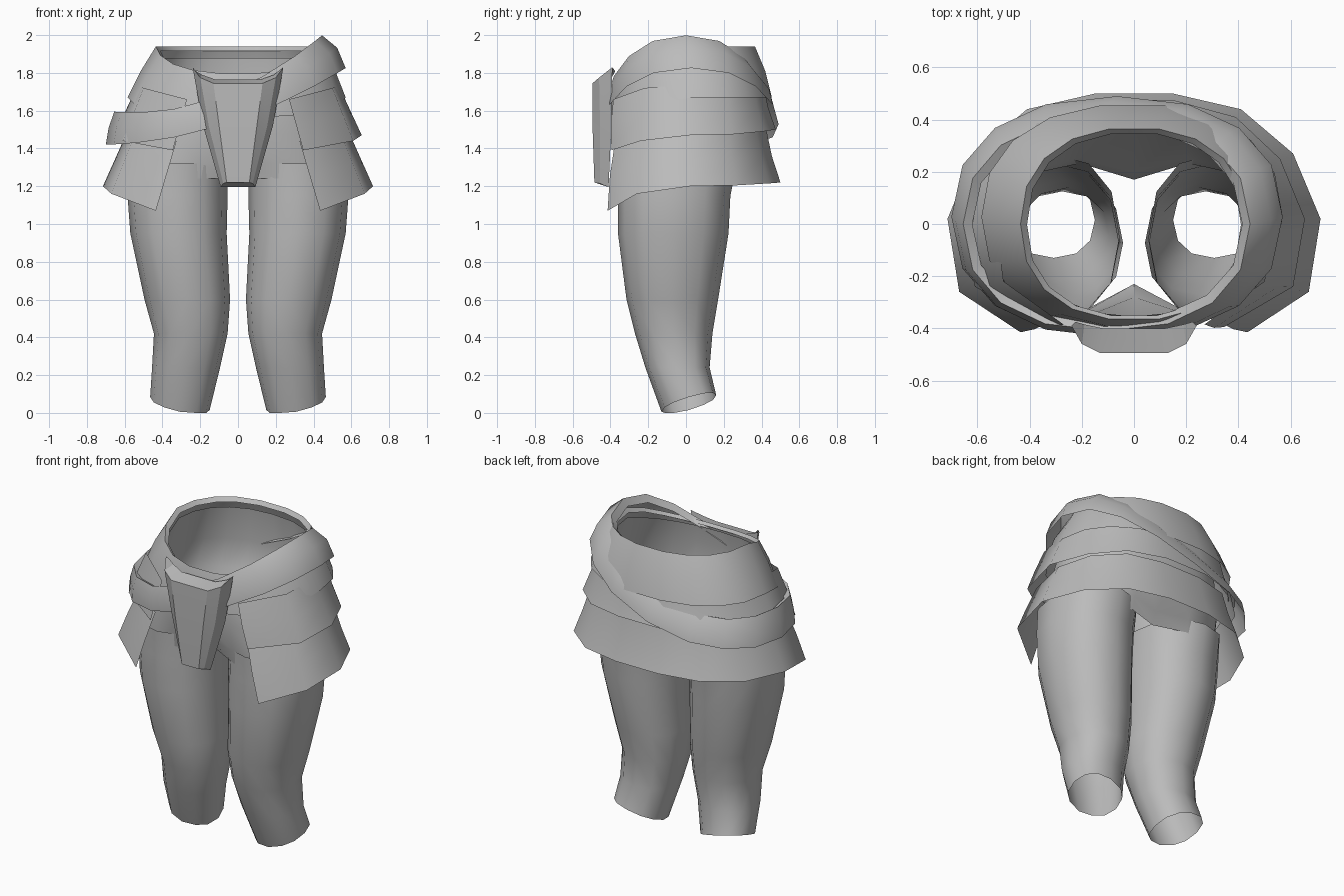
import bpy, bmesh, math

if "Cube" in bpy.data.objects:
    bpy.data.objects.remove(bpy.data.objects["Cube"])

cloth = bpy.data.materials.new("plain_grey")
cloth.diffuse_color = (0.5, 0.5, 0.5, 1)
cloth.use_nodes = True
cloth.node_tree.nodes["Principled BSDF"].inputs["Base Color"].default_value = cloth.diffuse_color


def loft(name, rows, closed=True, cap=False, angle=40):
    """Skin a list of equal-length point rows into a shell."""
    bm = bmesh.new()
    grid = [[bm.verts.new(p) for p in row] for row in rows]
    n = len(rows[0])
    for a, b in zip(grid, grid[1:]):
        for i in range(n if closed else n - 1):
            j = (i + 1) % n
            bm.faces.new((a[i], a[j], b[j], b[i]))
    if cap:
        bm.faces.new(grid[-1])
    bmesh.ops.recalc_face_normals(bm, faces=bm.faces[:])
    mesh = bpy.data.meshes.new(name)
    bm.to_mesh(mesh)
    bm.free()
    mesh.materials.append(cloth)
    ob = bpy.data.objects.new(name, mesh)
    bpy.context.collection.objects.link(ob)
    bpy.ops.object.select_all(action='DESELECT')
    ob.select_set(True)
    bpy.context.view_layer.objects.active = ob
    bpy.ops.object.shade_smooth_by_angle(angle=math.radians(angle))
    return ob


def oval(n, x0, x1, yf, yb, zfun, power=0.88):
    """Rounded ring between x0..x1 and yf..yb, its height given by zfun(x, y)."""
    cx, rx, cy, ry = (x0 + x1) / 2, (x1 - x0) / 2, (yf + yb) / 2, (yb - yf) / 2
    pts = []
    for i in range(n):
        t = 2 * math.pi * i / n
        c, s = math.cos(t), math.sin(t)
        x = cx + rx * math.copysign(abs(c) ** power, c)
        y = cy + ry * math.copysign(abs(s) ** power, s)
        pts.append((x, y, zfun(x, y)))
    return pts


def level(z):
    return lambda x, y: z


# Trouser legs: open tubes, cuff cut on a slant
leg_rows = [  # z, inner x, outer x, front y, back y
    (1.32, 0.055, 0.575, -0.37, 0.27),
    (1.15, 0.055, 0.585, -0.36, 0.235),
    (0.95, 0.06, 0.57, -0.36, 0.225),
    (0.60, 0.042, 0.495, -0.315, 0.17),
    (0.42, 0.055, 0.445, -0.27, 0.14),
    (0.24, 0.095, 0.455, -0.215, 0.125),
]
for side, label in ((1, "right"), (-1, "left")):
    rows = [oval(12, a, b, f, k, level(z)) for z, a, b, f, k in leg_rows]
    rows.append(oval(12, 0.15, 0.465, -0.13, 0.16,
                     lambda x, y: max(0, 0.05 + 0.3 * (y - 0.015) + 0.22 * (x - 0.31))))
    loft(label + "_leg", [[(side * x, y, z) for x, y, z in r] for r in rows])


# Pelvis shell, pinched in the middle where the legs part
def pinch(row, front, back):
    out = []
    for x, y, z in row:
        w = max(0, 1 - abs(x) / 0.22)
        out.append((x, y + ((back if y > 0 else front) - y) * w, z))
    return out


loft("pelvis", [
    oval(20, -0.42, 0.42, -0.355, 0.355, lambda x, y: 1.88 + min(0, y) * 0.32),
    oval(20, -0.49, 0.49, -0.37, 0.38, level(1.66)),
    oval(20, -0.54, 0.54, -0.375, 0.36, level(1.48)),
    pinch(oval(20, -0.575, 0.575, -0.365, 0.27, level(1.32)), -0.28, 0.20),
    pinch(oval(20, -0.58, 0.58, -0.36, 0.25, level(1.24)), -0.23, 0.17),
])


# Hip wrap: rim dips at the front
def rim(drop, z, front):
    return lambda x, y: z - drop * min(1, max(0, (-0.04 - y) / (-0.04 - front)))


loft("hip_wrap", [
    oval(18, -0.41, 0.41, -0.355, 0.35, rim(0.14, 1.915, -0.36)),
    oval(18, -0.435, 0.435, -0.37, 0.37, rim(0.145, 1.94, -0.37)),
    oval(18, -0.515, 0.515, -0.395, 0.425, rim(0.11, 1.81, -0.39)),
    oval(18, -0.585, 0.57, -0.405, 0.46, rim(0.11, 1.67, -0.41)),
], angle=50)


# Slanted belt: high on one hip, low on the other
def belt_top(x, y):
    return 1.715 + 0.454 * x + 0.413 * x * x


def belt_low(x, y):
    return 1.55 + 0.35 * x + 0.235 * x * x


def belt_mid(x, y):
    return (belt_top(x, y) + belt_low(x, y)) / 2


loft("slanted_belt", [
    oval(16, -0.62, 0.415, -0.37, 0.37, lambda x, y: belt_top(x, y) - 0.02),
    oval(16, -0.655, 0.445, -0.41, 0.41, belt_top),
    oval(16, -0.685, 0.525, -0.435, 0.47, belt_mid),
    oval(16, -0.70, 0.57, -0.435, 0.49, belt_low),
], angle=50)


# Two skirt tiers, open at the front
def full(half):
    return [(-x, y, z) for x, y, z in reversed(half[1:])] + half


tier_1_top = [(0, .41, 1.74), (.14, .41, 1.74), (.34, .36, 1.74), (.47, .22, 1.74),
              (.53, .02, 1.74), (.50, -.22, 1.72), (.27, -.385, 1.66)]
tier_1_low = [(0, .475, 1.50), (.15, .475, 1.50), (.39, .41, 1.49), (.56, .25, 1.475),
              (.655, .02, 1.47), (.61, -.24, 1.44), (.345, -.395, 1.39)]
tier_2_top = [(0, .425, 1.50), (.14, .425, 1.50), (.36, .37, 1.50), (.52, .23, 1.49),
              (.59, .02, 1.48), (.55, -.23, 1.46), (.325, -.375, 1.44)]
tier_2_low = [(0, .50, 1.22), (.15, .50, 1.22), (.41, .44, 1.215), (.61, .27, 1.205),
              (.715, .02, 1.20), (.67, -.26, 1.16), (.435, -.415, 1.07)]
for name, top, low in (("upper_skirt_tier", tier_1_top, tier_1_low),
                       ("lower_skirt_tier", tier_2_top, tier_2_low)):
    mid = [((a[0] + b[0]) / 2, (a[1] + b[1]) / 2 - 0.008, (a[2] + b[2]) / 2)
           for a, b in zip(top, low)]
    loft(name, [full(top), full(mid), full(low)], closed=False, angle=50)


# Front flap: tapered panel with folded sides and a closed bottom
def flap(inner, mid, outer, yf, ym, yb, zf, zm, zb):
    half = [(inner, yf, zf), (mid, ym, zm), (outer, yb, zb)]
    return [(-x, y, z) for x, y, z in reversed(half)] + half


loft("front_flap", [
    flap(0.12, 0.19, 0.225, -0.40, -0.385, -0.375, 1.765, 1.79, 1.81),
    flap(0.13, 0.20, 0.24, -0.495, -0.46, -0.39, 1.745, 1.775, 1.83),
    flap(0.10, 0.155, 0.185, -0.495, -0.455, -0.395, 1.52, 1.52, 1.52),
    flap(0.06, 0.078, 0.092, -0.485, -0.455, -0.41, 1.22, 1.215, 1.195),
], closed=False, cap=True, angle=20)
